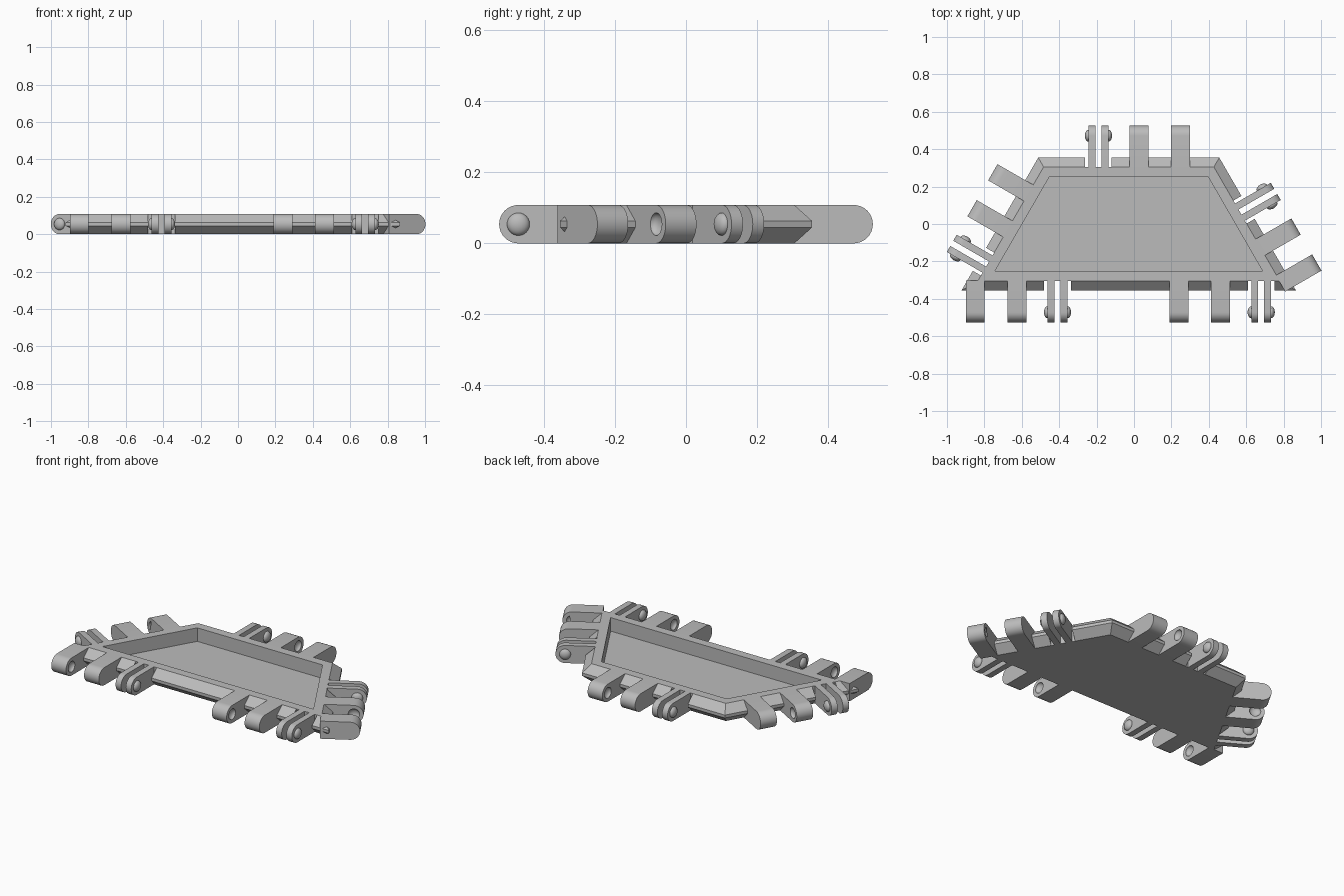
import bpy, bmesh, math
from mathutils import Matrix, Vector

cube = bpy.data.objects.get("Cube")
if cube:
    bpy.data.objects.remove(cube, do_unlink=True)

H = 0.108            # overall thickness
R = H / 2            # radius of the hinge ends
AXIS = 0.117         # hinge axis distance from the panel edge
CHAMFER = 0.05
CX = -0.028          # panel centre
BACK_HALF, FRONT_HALF, EDGE_Y = 0.484, 0.894, 0.355

grey = bpy.data.materials.new("plain grey")
grey.use_nodes = True
grey.diffuse_color = (0.5, 0.5, 0.5, 1)
grey.node_tree.nodes["Principled BSDF"].inputs["Base Color"].default_value = (0.5, 0.5, 0.5, 1)


def make_object(name, bm, matrix=Matrix()):
    bmesh.ops.recalc_face_normals(bm, faces=bm.faces)
    bm.transform(matrix)
    mesh = bpy.data.meshes.new(name)
    bm.to_mesh(mesh)
    bm.free()
    mesh.materials.append(grey)
    obj = bpy.data.objects.new(name, mesh)
    bpy.context.collection.objects.link(obj)
    return obj


def activate(obj):
    bpy.ops.object.select_all(action='DESELECT')
    obj.select_set(True)
    bpy.context.view_layer.objects.active = obj


def smooth(obj):
    activate(obj)
    bpy.ops.object.shade_smooth_by_angle(angle=math.radians(30))


def cut(obj, cutter):
    mod = obj.modifiers.new("cut", 'BOOLEAN')
    mod.operation, mod.solver, mod.object = 'DIFFERENCE', 'EXACT', cutter
    activate(obj)
    bpy.ops.object.modifier_apply(modifier=mod.name)
    bpy.data.objects.remove(cutter, do_unlink=True)


def outline(inset, z):
    """Trapezoid ring, moved inward by an equal distance on all sides."""
    y = EDGE_Y - inset
    back = BACK_HALF - inset * math.tan(math.radians(30))
    front = FRONT_HALF - inset * math.tan(math.radians(60))
    return [(CX - front, -y, z), (CX + front, -y, z), (CX + back, y, z), (CX - back, y, z)]


def hinge_leaf(name, start, end, matrix):
    """Round-ended plate, extruded along the hinge axis."""
    arc = [math.pi * (i / 16 - 0.5) for i in range(17)]
    profile = [(-AXIS - CHAMFER - 0.003, 0)]
    profile += [(R * math.cos(a), R + R * math.sin(a)) for a in arc]
    profile.append((-AXIS - CHAMFER - 0.003, H))
    bm = bmesh.new()
    face = bm.faces.new([bm.verts.new((start, y, z)) for y, z in profile])
    ext = bmesh.ops.extrude_face_region(bm, geom=[face])
    verts = [v for v in ext["geom"] if isinstance(v, bmesh.types.BMVert)]
    bmesh.ops.translate(bm, verts=verts, vec=(end - start, 0, 0))
    return make_object(name, bm, matrix)


def dome(name, x, matrix):
    bm = bmesh.new()
    bmesh.ops.create_uvsphere(bm, u_segments=20, v_segments=12, radius=0.032)
    bm.transform(Matrix.Translation((x, 0, R)) @ Matrix.Diagonal((0.62, 1, 1, 1)))
    return make_object(name, bm, matrix)


# Tray panel: one loft from underside, round the chamfered rim, into the recess
bm = bmesh.new()
rings = [outline(CHAMFER, 0), outline(0, 0.045), outline(0, 0.063),
         outline(CHAMFER, H), outline(0.103, H), outline(0.103, 0.025)]
rings = [[bm.verts.new(p) for p in ring] for ring in rings]
for low, high in zip(rings, rings[1:]):
    for i in range(4):
        j = (i + 1) % 4
        bm.faces.new((low[i], low[j], high[j], high[i]))
bm.faces.new(rings[0])
bm.faces.new(rings[-1])
panel = make_object("tray_panel", bm)

# Hinge sets: name, approximate pin position, outward angle of the edge
hinges = [("back", (-0.19, 0.47), 90),
          ("front_right", (-0.409, -0.47), 270),
          ("front_left", (0.68, -0.47), 270),
          ("left_side", (0.716, 0.15), 30),
          ("right_side", (-0.92, -0.135), 150)]

for name, pin, angle in hinges:
    a = math.radians(angle)
    n = Vector((math.cos(a), math.sin(a), 0))
    t = Vector((n.y, -n.x, 0))
    # Snap the pin to the hinge axis of its edge
    corner = Vector(outline(0, 0)[0 if n.y < 0 else (2 if n.x > 0 else 3)])
    p = Vector((*pin, 0))
    p += n * (AXIS - (p - corner).dot(n))
    matrix = Matrix.Translation(p) @ Matrix((t, n, (0, 0, 1))).transposed().to_4x4()

    # Clearance notch in the rim around the pin plates
    bm = bmesh.new()
    bmesh.ops.create_cube(bm, size=1)
    bm.transform(Matrix.Translation((0, -AXIS, R)) @ Matrix.Diagonal((0.142, 2 * CHAMFER, 0.3, 1)))
    cut(panel, make_object("notch_cutter", bm, matrix))

    # Twin pin plates with domes on the outer faces
    for side in (-1, 1):
        smooth(hinge_leaf(name + "_pin_plate", side * 0.016, side * 0.053, matrix))
        smooth(dome(name + "_pin_dome", side * 0.053, matrix))

    # Two knuckles with dimples on the faces that meet each other
    for centre, inner in ((0.217, 1), (0.439, -1)):
        knuckle = hinge_leaf(name + "_knuckle", centre - 0.05, centre + 0.05, matrix)
        cut(knuckle, dome("dimple_cutter", centre + inner * 0.05, matrix))
        smooth(knuckle)
